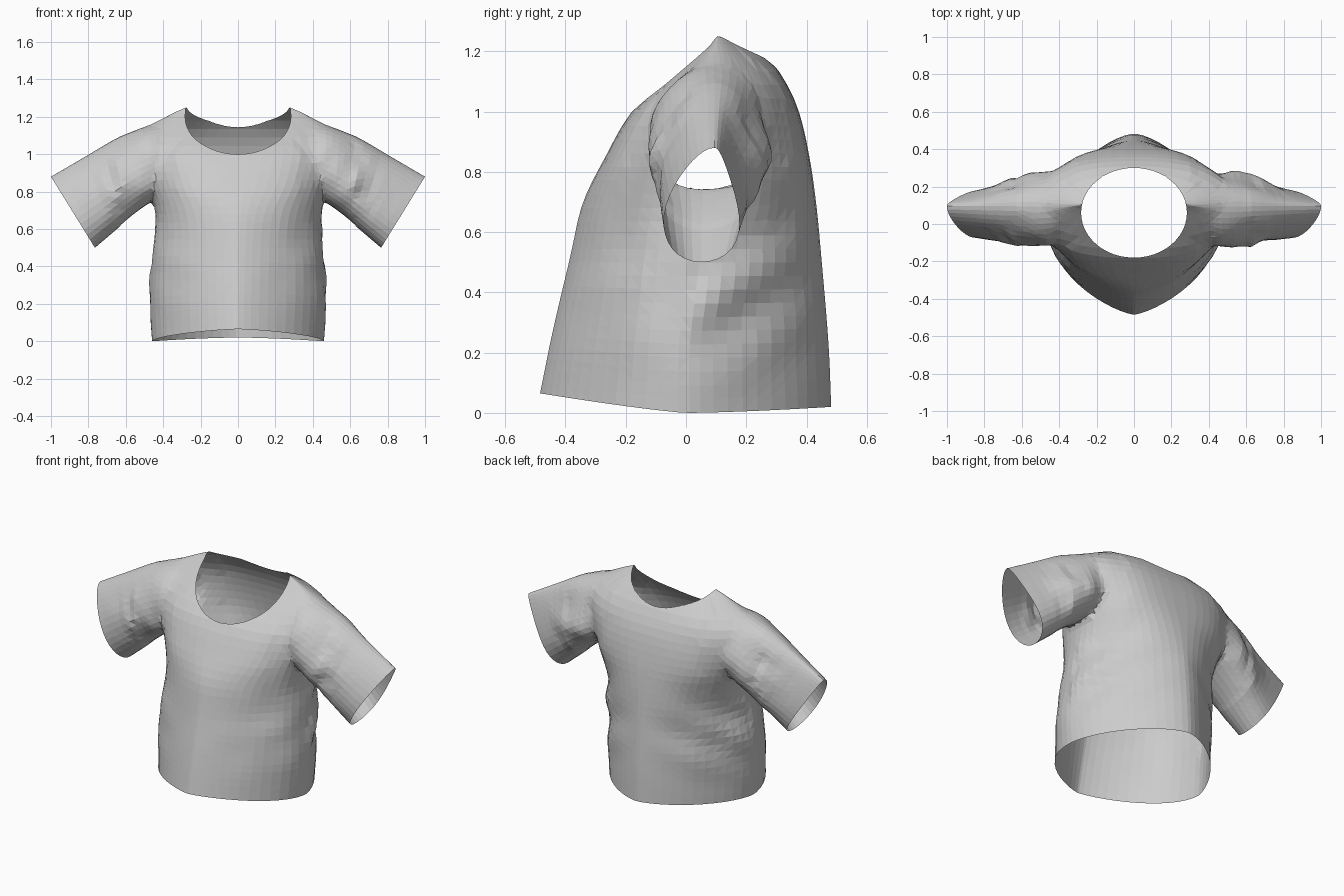
import bpy, bmesh, math
from mathutils import Vector, noise

if "Cube" in bpy.data.objects:
    bpy.data.objects.remove(bpy.data.objects["Cube"])

fabric = bpy.data.materials.new("grey fabric")
fabric.diffuse_color = (0.6, 0.6, 0.6, 1)
fabric.use_nodes = True
fabric.node_tree.nodes["Principled BSDF"].inputs["Base Color"].default_value = fabric.diffuse_color
cap_mat = bpy.data.materials.new("temporary cap")


def sample(keys, t):
    """Catmull-Rom interpolation of a table whose first column is the parameter."""
    n = len(keys)
    i = max(0, min(n - 2, sum(1 for k in keys if k[0] <= t) - 1))
    a, b = keys[i], keys[i + 1]
    p, q = keys[max(i - 1, 0)], keys[min(i + 2, n - 1)]
    h = b[0] - a[0]
    u = (t - a[0]) / h
    out = []
    for c in range(1, len(a)):
        ma = (b[c] - p[c]) / (b[0] - p[0]) * h
        mb = (q[c] - a[c]) / (q[0] - a[0]) * h
        out.append((2*u**3 - 3*u*u + 1) * a[c] + (u**3 - 2*u*u + u) * ma
                   + (3*u*u - 2*u**3) * b[c] + (u**3 - u*u) * mb)
    return out


def spow(v, e):
    return math.copysign(abs(v) ** e, v)


def loft(name, rings):
    """Closed solid through rings; end caps carry the second material."""
    bm = bmesh.new()
    loops = [[bm.verts.new(p) for p in r] for r in rings]
    for a, b in zip(loops, loops[1:]):
        for i in range(len(a)):
            j = (i + 1) % len(a)
            bm.faces.new((a[i], a[j], b[j], b[i]))
    for end in (loops[0], loops[-1]):
        mid = bm.verts.new(sum((v.co for v in end), Vector()) / len(end))
        for i in range(len(end)):
            bm.faces.new((end[i], end[(i + 1) % len(end)], mid)).material_index = 1
    bmesh.ops.recalc_face_normals(bm, faces=bm.faces)
    bmesh.ops.triangulate(bm, faces=bm.faces)
    me = bpy.data.meshes.new(name)
    bm.to_mesh(me)
    bm.free()
    me.materials.append(fabric)
    me.materials.append(cap_mat)
    ob = bpy.data.objects.new(name, me)
    bpy.context.collection.objects.link(ob)
    return ob


# Torso: z, half width, front y, back y, pivot y, front exponent, back exponent, front side power
BODY = [
    (0.00, 0.460, -0.485, 0.483, 0.00, 1.35, 1.55, 0.50),
    (0.20, 0.472, -0.450, 0.475, 0.00, 1.35, 1.55, 0.50),
    (0.40, 0.465, -0.410, 0.460, 0.02, 1.40, 1.60, 0.48),
    (0.55, 0.445, -0.378, 0.447, 0.04, 1.50, 1.70, 0.46),
    (0.70, 0.450, -0.342, 0.432, 0.06, 1.70, 2.00, 0.44),
    (0.85, 0.485, -0.268, 0.410, 0.08, 2.30, 2.40, 0.40),
    (1.00, 0.520, -0.180, 0.375, 0.09, 2.50, 2.50, 0.40),
    (1.10, 0.535, -0.070, 0.330, 0.09, 2.30, 2.40, 0.43),
    (1.18, 0.430, 0.015, 0.270, 0.10, 2.00, 2.00, 0.50),
    (1.23, 0.325, 0.072, 0.195, 0.10, 1.80, 1.80, 0.55),
    (1.27, 0.230, 0.095, 0.125, 0.11, 1.80, 1.80, 0.55)]
SEG = 56
rings = []
for k in range(29):
    z = 1.27 * k / 28
    w, yf, yb, yc, nf, nb, q = sample(BODY, z)
    ring = []
    for i in range(SEG):
        a = 2 * math.pi * (i + 0.5) / SEG
        back = math.sin(a) > 0
        n = nb if back else nf
        c = spow(math.cos(a), 2 / n)
        s = spow(math.sin(a), 2 / n if back else 2 * q)
        x, y = w * c, yc + s * (yb - yc if back else yc - yf)
        # drape folds at the flanks, strongest at mid height towards the back
        side = abs(math.cos(a)) ** 1.5
        mid = math.exp(-((z - 0.45) / 0.22) ** 2)
        fold = math.sin(22 * (z - 0.7 * y) + 1.2) * (0.014 if back else 0.003)
        d = side * mid * fold
        d += 0.012 * side * min(1, z * 3) * noise.noise(Vector((x * 5, y * 6, z * 5)))
        if z > 1.0:
            d = 0
        lift = max(0, 1 - z / 0.5)
        hem = lift * (0.065 * max(0, -s) ** 1.2 + 0.02 * max(0, s) ** 1.5)
        ring.append(Vector((x + d * math.cos(a), y + d * math.sin(a), z + hem)))
    rings.append(ring)
shirt = loft("shirt", rings)

# Sleeves: t, top x, top z, bottom x, bottom z, front y, back y
SLEEVE = [
    (0.0, 0.34, 1.155, 0.36, 0.80, -0.04, 0.21),
    (0.25, 0.47, 1.158, 0.46, 0.745, -0.13, 0.28),
    (0.5, 0.63, 1.095, 0.56, 0.675, -0.105, 0.265),
    (0.75, 0.82, 0.985, 0.665, 0.585, -0.085, 0.205),
    (1.0, 1.00, 0.88, 0.765, 0.50, -0.065, 0.17)]


def sleeve(name, sgn):
    rows = []
    for k in range(17):
        t = k / 16
        tx, tz, bx, bz, yf, yb = sample(SLEEVE, t)
        ring = []
        for i in range(36):
            a = 2 * math.pi * i / 36
            c, s = math.cos(a), math.sin(a)
            u = 0.5 + 0.5 * c
            yc = 0.05 + 0.045 * u
            # crumples around the armhole, fading to the cuff
            amp = 0.05 * math.exp(-((t - 0.45) / 0.22) ** 2) + 0.01 * (1 - t)
            d = amp * noise.noise(Vector((t * 9 + sgn * 3, u * 3.5, s * 1.5))) * abs(s)
            r = (yb - yc) if s > 0 else (yc - yf)
            x, z = bx + (tx - bx) * u, bz + (tz - bz) * u
            # narrow ridge along the top, fuller underneath
            y = yc + s * (r + d) * (1 - (0.12 + 0.28 * t) * c)
            # keep the shoulder inside the sloping torso profile
            lim = sample(BODY, z)
            y = max(lim[1] + 0.02, min(lim[2] - 0.02, y))
            ring.append(Vector((sgn * x, y, z)))
        rows.append(ring)
    return loft(name, rows)


def ellipse(z):
    return [Vector((0.283 * math.cos(2 * math.pi * i / 48),
                    0.06 + 0.24 * math.sin(2 * math.pi * i / 48), z)) for i in range(48)]


# Neck opening cutter, wholly made of cap material
neck = loft("neck_cutter", [ellipse(0.7), ellipse(1.6)])
for p in neck.data.polygons:
    p.material_index = 1

# Join the sleeves, cut the neck
tools = [(sleeve("sleeve_right", 1), 'UNION'), (sleeve("sleeve_left", -1), 'UNION'),
         (neck, 'DIFFERENCE')]
for ob, op in tools:
    m = shirt.modifiers.new(op, 'BOOLEAN')
    m.operation, m.object, m.solver = op, ob, 'EXACT'
bpy.context.view_layer.update()
result = bpy.data.meshes.new_from_object(
    shirt.evaluated_get(bpy.context.evaluated_depsgraph_get()))
shirt.modifiers.clear()
shirt.data = result
for ob, op in tools:
    bpy.data.objects.remove(ob)

# Open the hem, cuffs and neck by removing every cap face
bm = bmesh.new()
bm.from_mesh(result)
bmesh.ops.delete(bm, geom=[f for f in bm.faces if f.material_index == 1], context='FACES')
bmesh.ops.remove_doubles(bm, verts=bm.verts, dist=0.006)
# Soften the armhole seams
seam = [v for v in bm.verts if not v.is_boundary and 0.34 < abs(v.co.x) < 0.62 and v.co.z > 0.6]
for _ in range(4):
    bmesh.ops.smooth_vert(bm, verts=seam, factor=0.4,
                          use_axis_x=True, use_axis_y=True, use_axis_z=True)
bm.to_mesh(result)
bm.free()
result.materials.clear()
result.materials.append(fabric)
for p in result.polygons:
    p.material_index = 0
    p.use_smooth = False
bpy.data.materials.remove(cap_mat)
